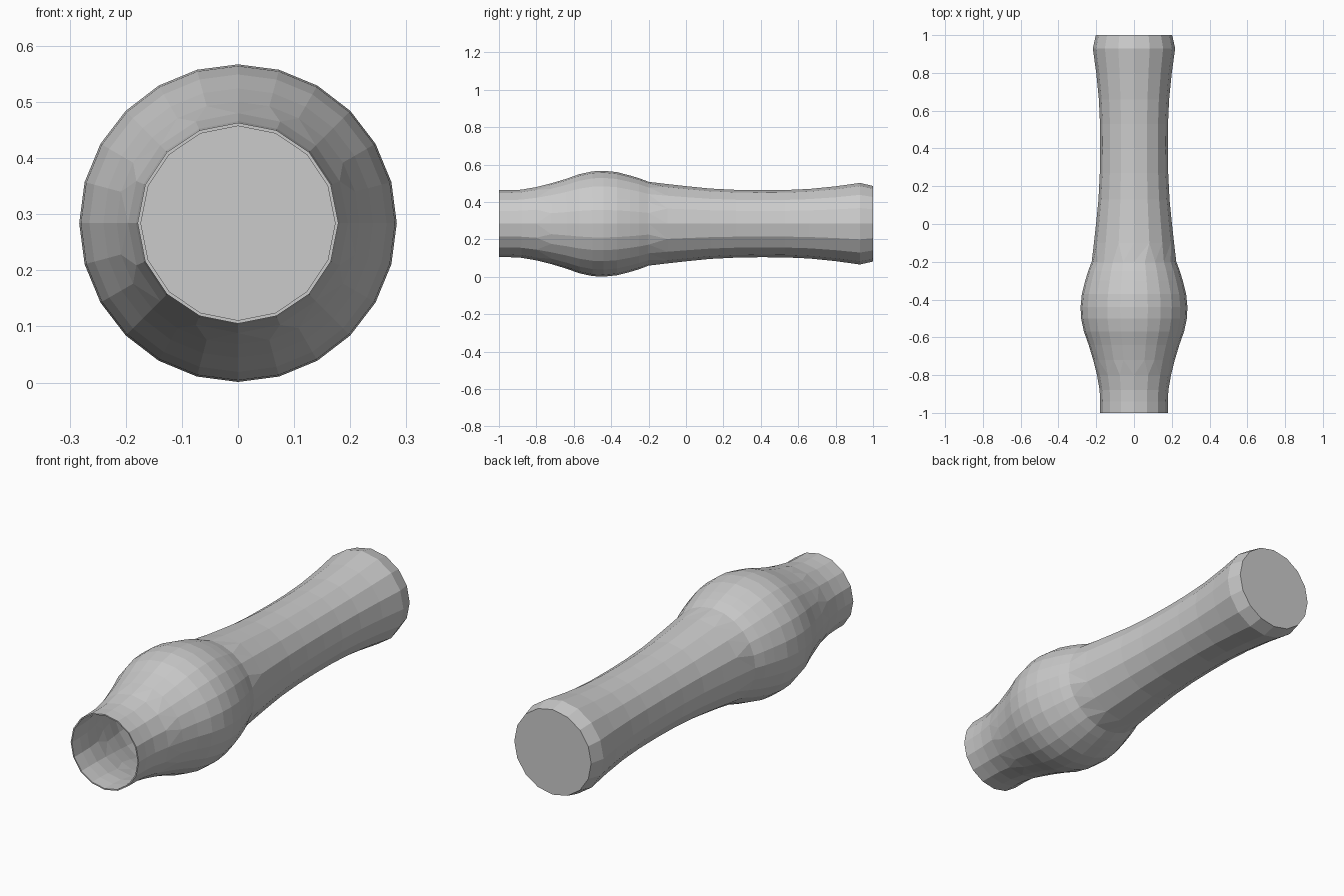
import bpy, bmesh, math

if "Cube" in bpy.data.objects:
    bpy.data.objects.remove(bpy.data.objects["Cube"])

CENTRE_Z = 0.284
WALL = 0.006

# (y, radius, sides) from the open mouth to the closed base
PROFILE = [
    (-1.0, 0.179, 16), (-0.94, 0.179, 16), (-0.88, 0.182, 16), (-0.80, 0.196, 16),
    (-0.72, 0.216, 24), (-0.64, 0.240, 24), (-0.57, 0.265, 24), (-0.50, 0.280, 24),
    (-0.44, 0.283, 24), (-0.37, 0.276, 24), (-0.30, 0.258, 24), (-0.25, 0.243, 24),
    (-0.20, 0.224, 24), (-0.10, 0.212, 16), (0.0, 0.201, 16), (0.13, 0.188, 16),
    (0.27, 0.181, 16), (0.40, 0.179, 16), (0.53, 0.180, 16), (0.66, 0.186, 16),
    (0.80, 0.200, 16), (0.93, 0.218, 16), (1.0, 0.202, 16),
]


def ring(bm, y, radius, sides):
    return [bm.verts.new((radius * math.sin(2 * math.pi * i / sides), y,
                          CENTRE_Z - radius * math.cos(2 * math.pi * i / sides)))
            for i in range(sides)]


def join_rings(bm, a, b):
    """Quads between equal rings, a triangle strip where the side count changes."""
    na, nb = len(a), len(b)
    if na == nb:
        for i in range(na):
            j = (i + 1) % na
            bm.faces.new((a[i], a[j], b[j], b[i]))
        return
    i = j = 0
    while i < na or j < nb:
        if j == nb or (i < na and (i + 1) / na <= (j + 1) / nb):
            bm.faces.new((a[i % na], a[(i + 1) % na], b[j % nb]))
            i += 1
        else:
            bm.faces.new((a[i % na], b[(j + 1) % nb], b[j % nb]))
            j += 1


def shell(bm, profile):
    rings = [ring(bm, *p) for p in profile]
    for a, b in zip(rings, rings[1:]):
        join_rings(bm, a, b)
    bm.faces.new(rings[-1])
    return rings[0]


bm = bmesh.new()

# Outer skin with flat base, and thin-walled hollow inside
outer_lip = shell(bm, PROFILE)
inner = [(y, r - WALL, n) for y, r, n in PROFILE[:-1]] + [(1.0 - WALL, 0.202 - WALL, 16)]
inner_lip = shell(bm, inner)

# Rim of the mouth
join_rings(bm, outer_lip, inner_lip)

bmesh.ops.recalc_face_normals(bm, faces=bm.faces)
mesh = bpy.data.meshes.new("vase")
bm.to_mesh(mesh)
bm.free()
vase = bpy.data.objects.new("vase", mesh)
bpy.context.collection.objects.link(vase)
